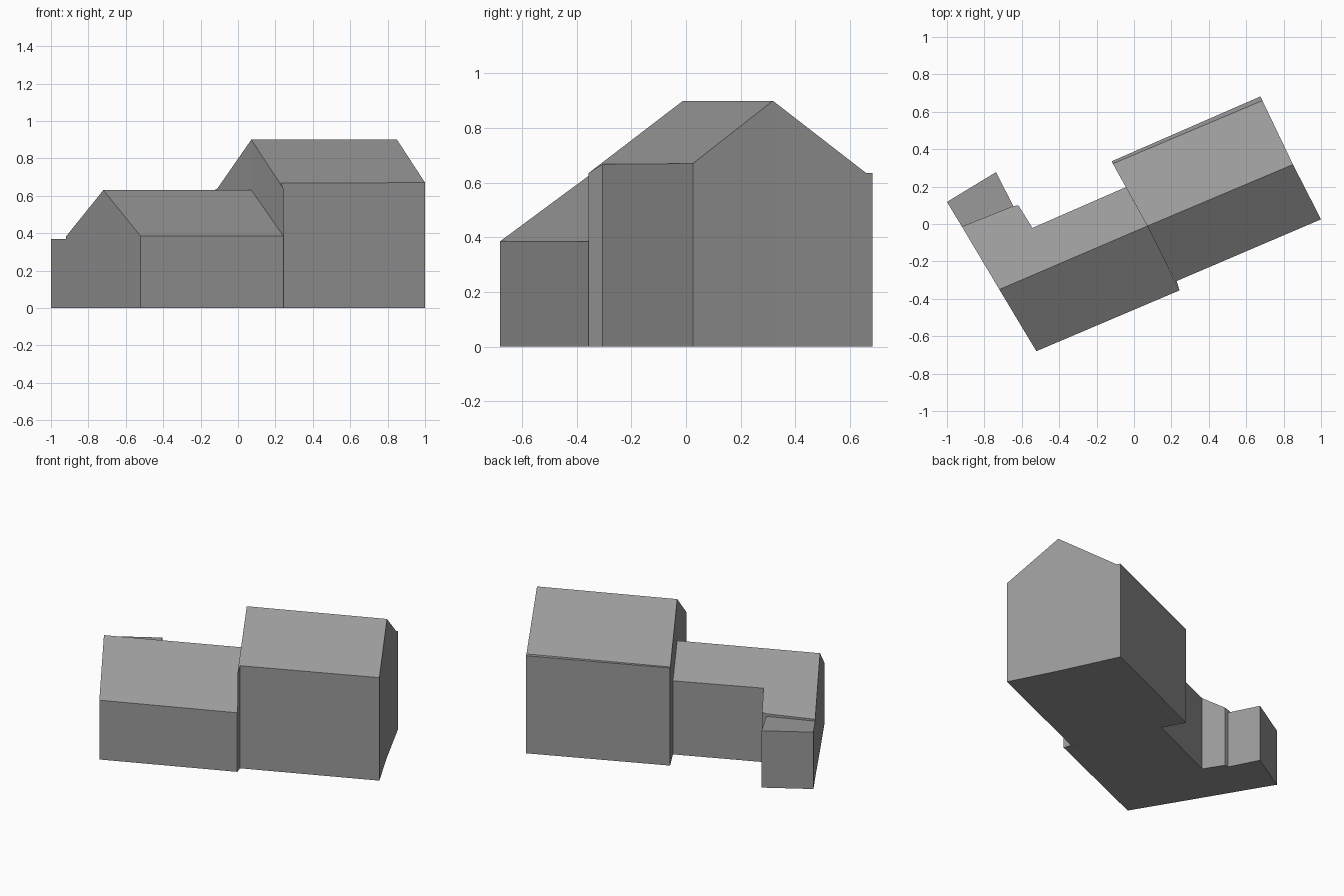
import bpy, bmesh
from mathutils import Vector

if "Cube" in bpy.data.objects:
    bpy.data.objects.remove(bpy.data.objects["Cube"], do_unlink=True)

grey = bpy.data.materials.new("plain grey")
grey.use_nodes = True
colour = (0.32, 0.32, 0.32, 1)
grey.diffuse_color = colour
grey.node_tree.nodes["Principled BSDF"].inputs["Base Color"].default_value = colour


def building(name, outline, top, ridge=None, slope=0, lowest=0):
    """Extrude a footprint, then fold its top along the ridge into a gable."""
    bm = bmesh.new()
    base = bm.faces.new([bm.verts.new((x, y, 0)) for x, y in outline])
    geom = bmesh.ops.extrude_face_region(bm, geom=[base])["geom"]
    for v in geom:
        if isinstance(v, bmesh.types.BMVert):
            v.co.z = top
    if ridge:
        start = Vector((*ridge[0], 0))
        along = (Vector((*ridge[1], 0)) - start).normalized()
        across = Vector((-along.y, along.x, 0))
        cuts = [0]
        if lowest:
            cuts.append((top - lowest) / slope)
        for offset in cuts:
            bmesh.ops.bisect_plane(bm, geom=bm.verts[:] + bm.edges[:] + bm.faces[:],
                                   plane_co=start + across * offset, plane_no=across)
        for v in bm.verts:
            if v.co.z > 0.01:
                distance = abs((v.co - start).dot(across))
                v.co.z = max(top - slope * distance, lowest)
    bmesh.ops.recalc_face_normals(bm, faces=bm.faces[:])
    mesh = bpy.data.meshes.new(name)
    bm.to_mesh(mesh)
    bm.free()
    mesh.materials.append(grey)
    bpy.context.collection.objects.link(bpy.data.objects.new(name, mesh))


# Low wing, with its roof running on down over a rear corner
building("low_wing",
         [(-0.522, -0.68), (0.243, -0.355), (0.071, -0.011), (-0.044, 0.197),
          (-0.543, -0.021), (-0.618, 0.1), (-0.645, 0.096), (-0.92, -0.014),
          (-0.72, -0.35)],
         0.63, ridge=[(-0.72, -0.35), (0.071, -0.011)], slope=0.64)

# Tall wing, with a narrow flat ledge behind the rear eave
building("tall_wing",
         [(0.245, -0.357), (0.228, -0.305), (1, 0.025), (0.85, 0.318),
          (0.676, 0.682), (-0.12, 0.335), (0.071, -0.011)],
         0.9, ridge=[(0.071, -0.011), (0.85, 0.318)], slope=0.7, lowest=0.635)

# Flat-roofed annex at the rear
building("rear_annex",
         [(-0.92, -0.014), (-0.645, 0.096), (-0.738, 0.277), (-1, 0.118)], 0.37)
